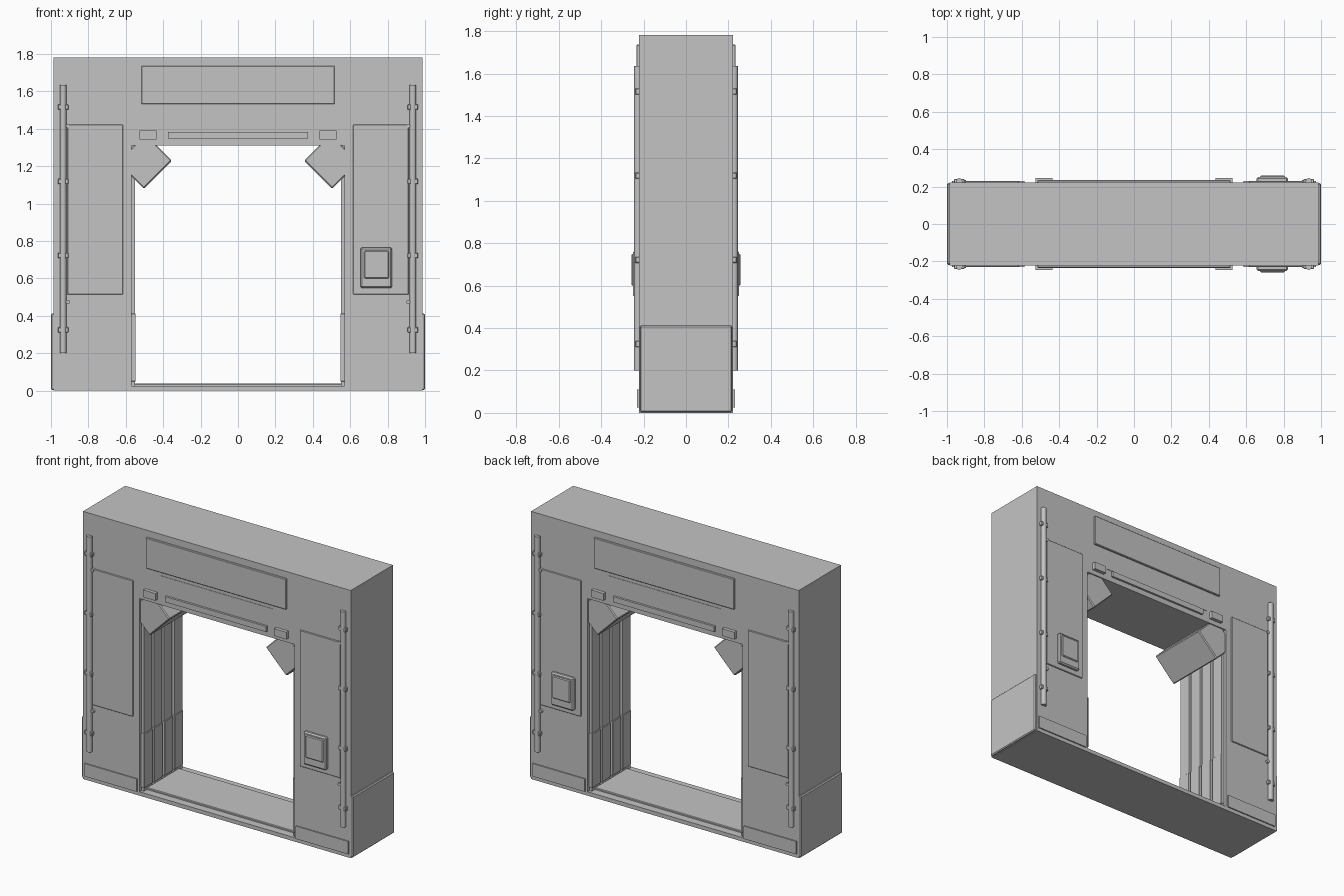
import bpy, bmesh, math
from mathutils import Matrix, Vector

cube = bpy.data.objects.get("Cube")
if cube:
    bpy.data.objects.remove(cube, do_unlink=True)

grey = bpy.data.materials.new("plain grey")
grey.use_nodes = True
COLOUR = (0.55, 0.55, 0.55, 1)
grey.diffuse_color = COLOUR
grey.node_tree.nodes["Principled BSDF"].inputs["Base Color"].default_value = COLOUR

DEPTH = 0.222    # half depth of the frame
OPEN_X = 0.57    # half width of the opening
OPEN_Z = 1.312   # top of the opening


def add_object(name, bm):
    bmesh.ops.recalc_face_normals(bm, faces=bm.faces)
    mesh = bpy.data.meshes.new(name)
    bm.to_mesh(mesh)
    bm.free()
    mesh.materials.append(grey)
    obj = bpy.data.objects.new(name, mesh)
    bpy.context.collection.objects.link(obj)
    return obj


def box(name, x, y, z, bevel=0.0, matrix=None):
    """Box from (min, max) ranges, optionally bevelled and then transformed."""
    bm = bmesh.new()
    bmesh.ops.create_cube(bm, size=1)
    for v in bm.verts:
        v.co = Vector([(r[0] + r[1]) / 2 + c * abs(r[1] - r[0])
                       for c, r in zip(v.co, (x, y, z))])
    if bevel:
        bmesh.ops.bevel(bm, geom=bm.edges[:], offset=bevel, segments=1, affect='EDGES')
    if matrix:
        bm.transform(matrix)
    return add_object(name, bm)


def rod(name, centre, radius, length, axis, sides=16):
    bm = bmesh.new()
    bmesh.ops.create_cone(bm, cap_ends=True, segments=sides, radius1=radius,
                          radius2=radius, depth=length)
    if axis == 'Y':
        bm.transform(Matrix.Rotation(math.pi / 2, 4, 'X'))
    bm.transform(Matrix.Translation(centre))
    for f in bm.faces:
        f.smooth = len(f.verts) == 4
    obj = add_object(name, bm)
    for e in obj.data.edges:
        a, b = (obj.data.vertices[i].co for i in e.vertices)
        e.use_edge_sharp = abs((a - b)['XYZ'.index(axis)]) < length / 2
    return obj


# Arch-shaped main frame
OUT_X, TOP = 0.986, 1.782
outline = [(-OUT_X, 0), (-OUT_X, TOP), (OUT_X, TOP), (OUT_X, 0),
           (OPEN_X, 0), (OPEN_X, OPEN_Z), (-OPEN_X, OPEN_Z), (-OPEN_X, 0)]
bm = bmesh.new()
face = bm.faces.new([bm.verts.new((x, -DEPTH, z)) for x, z in outline])
ext = bmesh.ops.extrude_face_region(bm, geom=[face])
bmesh.ops.translate(bm, vec=(0, 2 * DEPTH, 0),
                    verts=[g for g in ext["geom"] if isinstance(g, bmesh.types.BMVert)])
add_object("main_frame", bm)

# Threshold with a raised tread
box("threshold", (-OPEN_X, OPEN_X), (-DEPTH, DEPTH), (0, 0.026))
box("threshold_tread", (-0.555, 0.555), (-0.17, 0.17), (0.02, 0.038), 0.004)

for side, s in (("left", 1), ("right", -1)):
    # Outer lower guard
    box(f"{side}_outer_guard", (s * 0.95, s * 1.0), (-0.218, 0.218), (0.004, 0.412), 0.006)

    # Vertical jamb strips with thicker lower guards
    for i in range(4):
        y = -0.161 + i * 0.1073
        box(f"{side}_jamb_strip_{i}", (s * 0.552, s * 0.575), (y - 0.042, y + 0.042),
            (0.026, OPEN_Z))
        box(f"{side}_jamb_guard_{i}", (s * 0.547, s * 0.575), (y - 0.044, y + 0.044),
            (0.05, 0.412), 0.002)

    # Tilted box in each upper corner, facing down into the opening
    place = (Matrix.Translation((s * 0.428, 0, 1.155))
             @ Matrix.Rotation(s * math.pi / 4, 4, 'Y'))
    box(f"{side}_corner_unit", (-0.106, 0.106), (-0.214, 0.214), (0, 0.2), 0.006, place)

for face_name, d in (("front", -1), ("back", 1)):
    def plate(name, x, z, out, bevel=0.0):
        """Box standing out of the front or back wall to distance out."""
        return box(f"{face_name}_{name}", x, (d * 0.2, d * out), z, bevel)

    # Header panel, lower fascia and light bar
    plate("header_panel", (-0.517, 0.517), (1.532, 1.737), 0.234, 0.004)
    plate("header_fascia", (-0.41, 0.41), (1.39, 1.507), 0.2245)
    plate("light_bar", (-0.373, 0.373), (1.347, 1.384), 0.236)

    for side, s in (("left", 1), ("right", -1)):
        plate(f"{side}_lamp", (s * 0.437, s * 0.527), (1.342, 1.39), 0.245)
        plate(f"{side}_door_panel", (s * 0.615, s * 0.913), (0.515, 1.422), 0.229, 0.003)
        plate(f"{side}_kick_plate", (s * 0.585, s * 0.972), (0.025, 0.11), 0.23)

        # Pole with brackets and button caps
        x = s * 0.935
        rod(f"{face_name}_{side}_pole", (x, d * 0.227, 0.918), 0.018, 1.435, 'Z')
        for i in range(4):
            z = 0.325 + i * 0.397
            plate(f"{side}_pole_bracket_{i}", (x - 0.028, x + 0.028),
                  (z - 0.014, z + 0.014), 0.24, 0.003)
        for i, z in enumerate((0.475, 1.415)):
            rod(f"{face_name}_{side}_cap_{i}", (s * 0.909, d * 0.225, z), 0.011, 0.02, 'Y', 12)

    # Control box on one post only
    plate("control_box", (0.655, 0.823), (0.548, 0.766), 0.25, 0.008)
    plate("control_box_lid", (0.675, 0.806), (0.6, 0.75), 0.258, 0.005)
